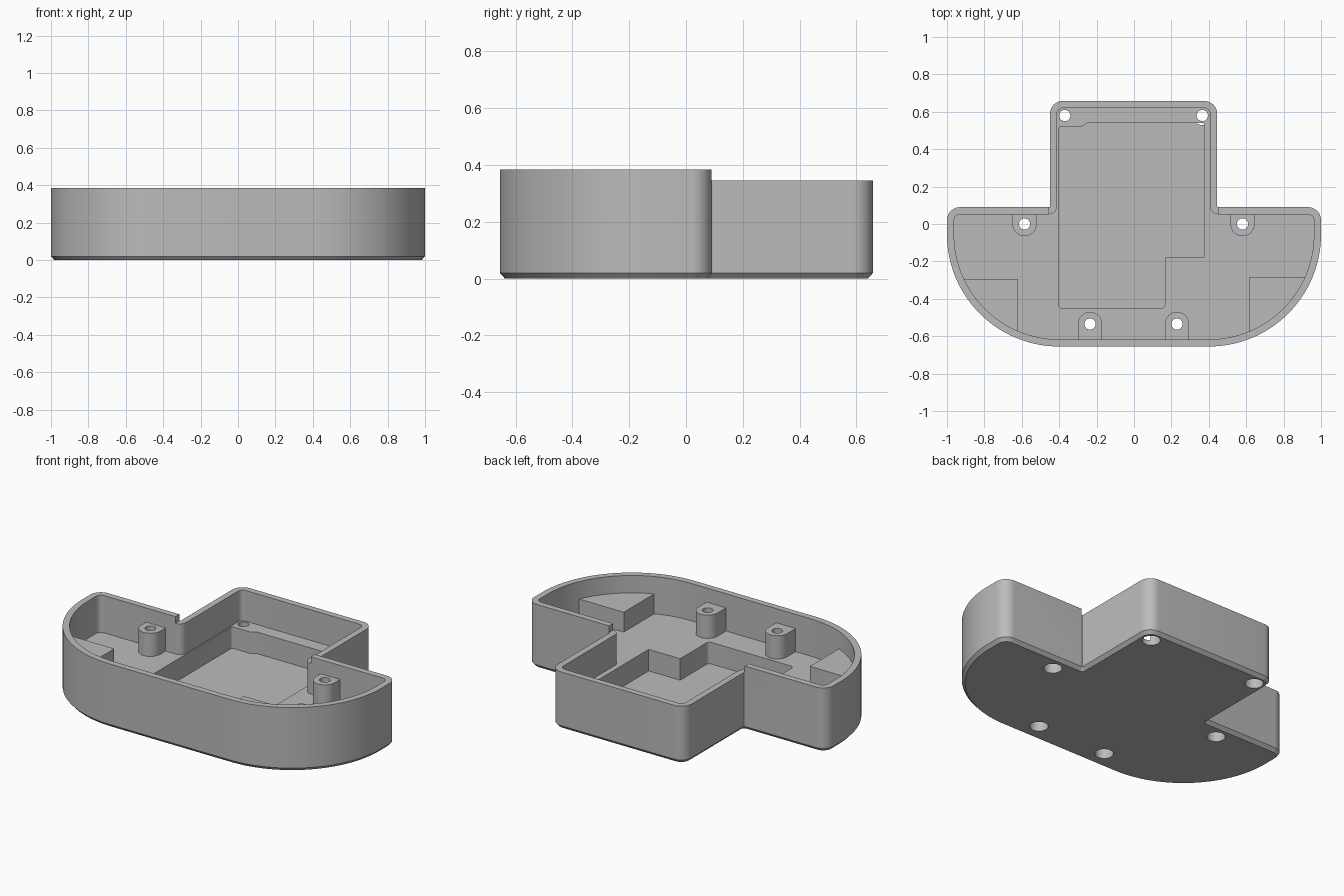
import bpy, bmesh, math
from mathutils import Vector

old = bpy.data.objects.get("Cube")
if old:
    bpy.data.objects.remove(old, do_unlink=True)

grey = bpy.data.materials.new("plain grey")
grey.use_nodes = True
colour = (0.5, 0.5, 0.5, 1)
grey.diffuse_color = colour
grey.node_tree.nodes["Principled BSDF"].inputs["Base Color"].default_value = colour

WALL, FLOOR, RIM, NECK_RIM = 0.038, 0.16, 0.385, 0.345


def rounded(corners):
    """Polygon with each (x, y, radius) corner replaced by a tangent arc."""
    out = []
    for i, (x, y, r) in enumerate(corners):
        p = Vector((x, y))
        if r <= 0:
            out.append(p)
            continue
        a = (Vector(corners[i - 1][:2]) - p).normalized()
        b = (Vector(corners[(i + 1) % len(corners)][:2]) - p).normalized()
        steps = 32 if r > 0.3 else 10
        centre = p + (a + b) * r
        for k in range(steps + 1):
            t = k / steps * math.pi / 2
            out.append(centre - b * r * math.cos(t) - a * r * math.sin(t))
    return out


def case_outline(d):
    """Case outline moved inward by d."""
    s, n = 0.07 - d, 0.004 + d
    return rounded([
        (-1 + d, 0.09 - d, s), (-1 + d, -0.655 + d, 0.6 - d),
        (1 - d, -0.655 + d, 0.6 - d), (1 - d, 0.09 - d, s),
        (0.445 - d, 0.09 - d, n), (0.445 - d, 0.658 - d, s),
        (-0.45 + d, 0.658 - d, s), (-0.45 + d, 0.09 - d, n)])


def loft(name, layers):
    """Closed solid through a stack of (outline, z) layers."""
    bm = bmesh.new()
    rings = [[bm.verts.new((p.x, p.y, z)) for p in pts] for pts, z in layers]
    bm.faces.new(rings[0][::-1])
    bm.faces.new(rings[-1])
    for low, high in zip(rings, rings[1:]):
        for i in range(len(low)):
            j = (i + 1) % len(low)
            bm.faces.new((low[i], low[j], high[j], high[i]))
    bmesh.ops.recalc_face_normals(bm, faces=bm.faces)
    mesh = bpy.data.meshes.new(name)
    bm.to_mesh(mesh)
    bm.free()
    mesh.materials.append(grey)
    obj = bpy.data.objects.new(name, mesh)
    bpy.context.collection.objects.link(obj)
    return obj


def prism(name, pts, z0, z1):
    return loft(name, [(pts, z0), (pts, z1)])


def box(name, x0, x1, y0, y1, z0, z1):
    return prism(name, rounded([(x0, y0, 0), (x1, y0, 0), (x1, y1, 0), (x0, y1, 0)]), z0, z1)


def disc(x, y, r, n=32):
    return [Vector((x + r * math.cos(k * math.tau / n), y + r * math.sin(k * math.tau / n)))
            for k in range(n)]


def combine(obj, tools, operation="DIFFERENCE"):
    """Apply a boolean with every tool."""
    for tool in tools:
        mod = obj.modifiers.new("cut", "BOOLEAN")
        mod.operation, mod.solver, mod.object = operation, "EXACT", tool
    bpy.context.view_layer.update()
    graph = bpy.context.evaluated_depsgraph_get()
    mesh = bpy.data.meshes.new_from_object(obj.evaluated_get(graph))
    obj.modifiers.clear()
    obj.data = mesh


# Case: chamfered underside and straight walls
case = loft("case", [(case_outline(0.018), 0), (case_outline(0), 0.02), (case_outline(0), RIM)])

# Hollow, lowered neck rim and stepped floor pocket
cavity = prism("cavity_cutter", case_outline(WALL), FLOOR, 0.5)
neck_step = box("neck_rim_cutter", -0.455, 0.45, 0.03, 0.8, NECK_RIM, 0.5)
pocket = prism("pocket_cutter", rounded([
    (-0.405, -0.45, 0.02), (0.165, -0.45, 0.02), (0.165, -0.18, 0), (0.375, -0.18, 0),
    (0.375, 0.54, 0.01), (-0.25, 0.54, 0), (-0.28, 0.52, 0), (-0.405, 0.52, 0.015)]),
    0.03, 0.25)

# Screw holes with wide recesses from below
back_posts = [(-0.585, 0.0), (0.58, 0.0)]
front_posts = [(-0.235, -0.535), (0.23, -0.535)]
neck_holes = [(-0.37, 0.58), (0.365, 0.58)]
drills, recesses = [], []
for x, y in back_posts + front_posts + neck_holes:
    drills.append(prism("screw_hole_cutter", disc(x, y, 0.03), -0.1, 0.5))
    recesses.append(prism("recess_cutter", disc(x, y, 0.051), -0.1, 0.11))
combine(case, [cavity, neck_step, pocket] + drills + recesses)
parts = [case]

# Screw posts: half-round pads running back into the wall
for label, spots, wall_y in (("back", back_posts, 0.062), ("front", front_posts, -0.627)):
    for (x, y), side in zip(spots, ("right", "left")):
        r = 0.065
        sign = 1 if wall_y > y else -1
        pts = [Vector((x + r * math.cos(t), y - sign * r * math.sin(t)))
               for t in (k * math.pi / 20 for k in range(21))]
        pts += [Vector((x - r, wall_y)), Vector((x + r, wall_y))]
        post = prism(f"{label}_{side}_post", pts, FLOOR - 0.03, 0.3)
        combine(post, drills)
        parts.append(post)

# Raised corner blocks fitted to the curved wall
fit = prism("block_fit_cutter", case_outline(WALL - 0.01), 0, 0.5)
for name, x0, x1, y1 in (("right_block", -1.1, -0.62, -0.295), ("left_block", 0.615, 1.1, -0.285)):
    block = box(name, x0, x1, -0.8, y1, FLOOR - 0.03, 0.28)
    combine(block, [fit], "INTERSECT")
    parts.append(block)

# Remove the cutters, then smooth the rounded walls
for tool in [cavity, neck_step, pocket, fit] + drills + recesses:
    bpy.data.objects.remove(tool, do_unlink=True)
bpy.context.view_layer.update()
bpy.ops.object.select_all(action="DESELECT")
for part in parts:
    part.select_set(True)
bpy.context.view_layer.objects.active = case
bpy.ops.object.shade_smooth_by_angle(angle=math.radians(30))
